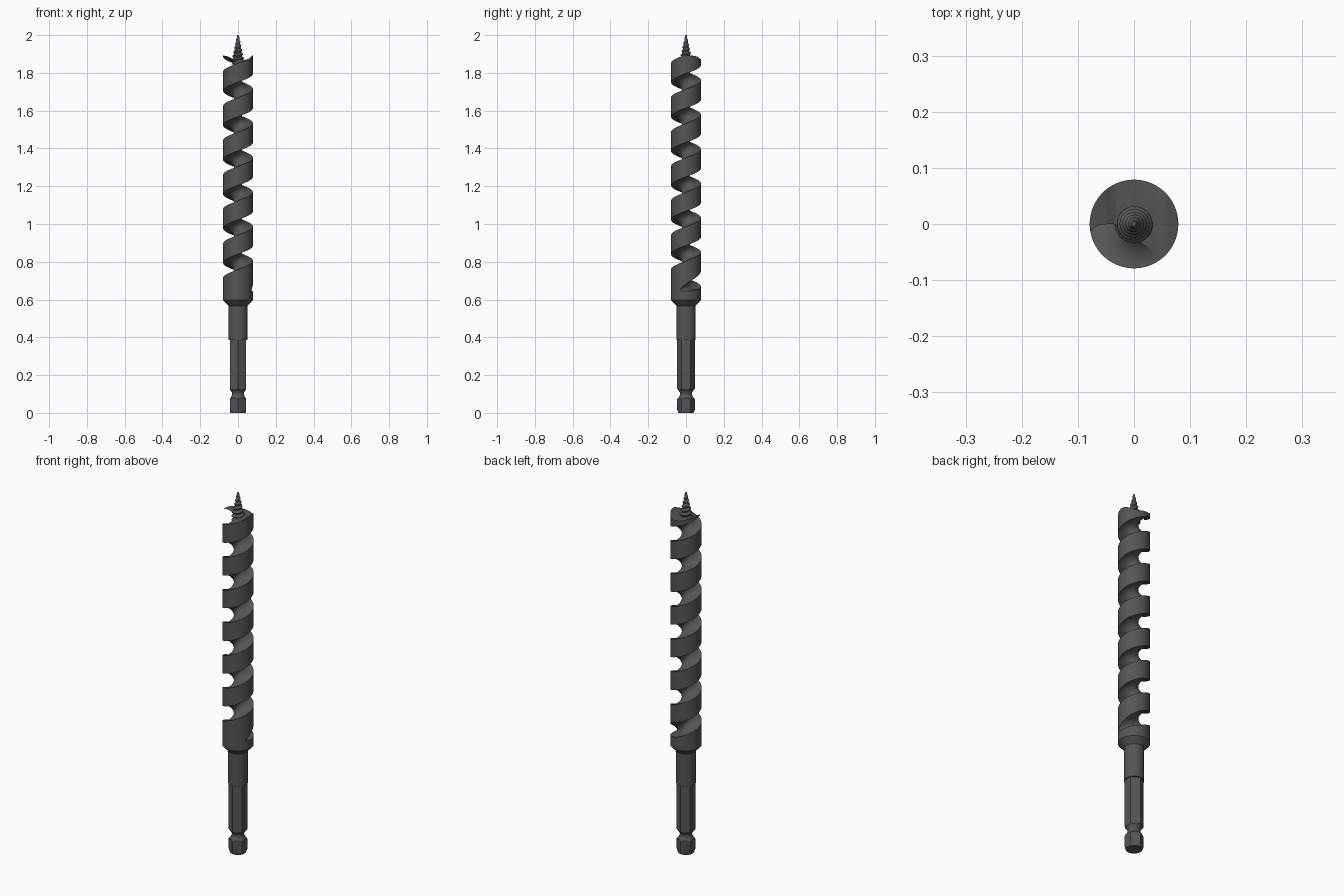
import bpy, bmesh, math
from math import sin, cos, pi, radians

if "Cube" in bpy.data.objects:
    bpy.data.objects.remove(bpy.data.objects["Cube"])

R, PITCH = 0.079, 0.182          # flute outer radius, helix pitch


def skin(name, rings):
    """Closed solid from a list of equal-length vertex rings, capped at both ends."""
    bm = bmesh.new()
    vs = [[bm.verts.new(p) for p in ring] for ring in rings]
    n = len(rings[0])
    for a, b in zip(vs, vs[1:]):
        for i in range(n):
            j = (i + 1) % n
            bm.faces.new((a[i], a[j], b[j], b[i]))
    bm.faces.new(vs[0][::-1])
    bm.faces.new(vs[-1])
    bmesh.ops.recalc_face_normals(bm, faces=bm.faces[:])
    me = bpy.data.meshes.new(name)
    bm.to_mesh(me)
    bm.free()
    ob = bpy.data.objects.new(name, me)
    bpy.context.collection.objects.link(ob)
    return ob


def lathe(name, profile, n=96, turn=0.0):
    return skin(name, [[(r * cos(2 * pi * i / n + turn), r * sin(2 * pi * i / n + turn), z)
                        for i in range(n)] for r, z in profile])


def select(ob):
    bpy.ops.object.select_all(action='DESELECT')
    ob.select_set(True)
    bpy.context.view_layer.objects.active = ob


def boolean(ob, cutter, op):
    m = ob.modifiers.new("cut", 'BOOLEAN')
    m.operation, m.solver, m.object = op, 'EXACT', cutter
    cutter.hide_render = True
    select(ob)
    bpy.ops.object.modifier_apply(modifier=m.name)
    bpy.data.objects.remove(cutter)


# Auger body: round shank, neck cone and the long cylinder
body = lathe("auger_body", [(0.05, 0.385), (0.05, 0.567), (R, 0.597), (R, 1.92)])

# Helical flute cutter: oval section swept up a helix, thinning and easing out at the bottom
RX, RZ, CENTRE = 0.046, 0.042, 0.067
rings = []
start, end, step = -1828, 800, 6
for k in range((end - start) // step + 1):
    deg = start + k * step
    a = radians(deg + 0.37)
    t = min(1.0, (deg - start) / 100)
    c = CENTRE + 0.062 * (1 - t) ** 2
    rz = RZ * (0.3 + 0.7 * t)
    zc = 1.71 + PITCH * (deg - 270) / 360
    ring = []
    for i in range(32):
        u = 2 * pi * (i + 0.5) / 32
        r = c + RX * cos(u)
        ring.append((r * cos(a), r * sin(a), zc + rz * sin(u)))
    rings.append(ring)
boolean(body, skin("flute_cutter", rings), 'DIFFERENCE')

# Shaped top: sloping cutting lip on the left, raised spur on the right
top = [(-0.12, 1.901), (-0.08, 1.893), (-0.05, 1.886), (-0.033, 1.876), (0.033, 1.868),
       (0.055, 1.873), (0.08, 1.895), (0.12, 1.925), (0.12, 2.1), (-0.12, 2.1)]
boolean(body, skin("top_cutter", [[(x, y, z) for x, z in top] for y in (-0.2, 0.2)]),
        'DIFFERENCE')

# Hex shank: six-sided prism turned down by a lathe profile with a locking waist
hexa = lathe("hex_shank", [(0.0475, 0.0), (0.0475, 0.39)], 6, pi / 2)
waist = [(0.052 - 0.021 * sin(pi * i / 10), 0.068 + 0.065 * i / 10) for i in range(11)]
prof = [(0.039, -0.01), (0.04, 0.0005), (0.0485, 0.02), (0.052, 0.06)] + waist + [(0.052, 0.4)]
boolean(hexa, lathe("waist_profile", prof, 64, 0.01), 'INTERSECT')

# Lead screw: tapered cone with a helical thread
N, TP = 24, 0.022
Z0, Z1 = 1.845, 2.0
count = int((Z1 - Z0) / (TP / N))
rings = []
for k in range(count + 1):
    z = Z1 - (count - k) * TP / N
    r0 = 0.034 - 0.029 * max(0.0, (z - 1.875) / (Z1 - 1.875))
    ring = []
    for i in range(N):
        p = ((k - i) % N) / N
        r = r0 * (0.68 + 0.32 * (1 - abs(2 * p - 1)))
        ring.append((r * cos(2 * pi * i / N), r * sin(2 * pi * i / N), z))
    rings.append(ring)
screw = skin("lead_screw", rings)

# Dark steel on every part
steel = bpy.data.materials.new("dark_steel")
steel.diffuse_color = (0.09, 0.09, 0.09, 1)
steel.use_nodes = True
steel.node_tree.nodes["Principled BSDF"].inputs["Base Color"].default_value = steel.diffuse_color
for ob in (body, hexa, screw):
    ob.data.materials.clear()
    ob.data.materials.append(steel)
    select(ob)
    bpy.ops.object.shade_smooth_by_angle(angle=radians(32))
